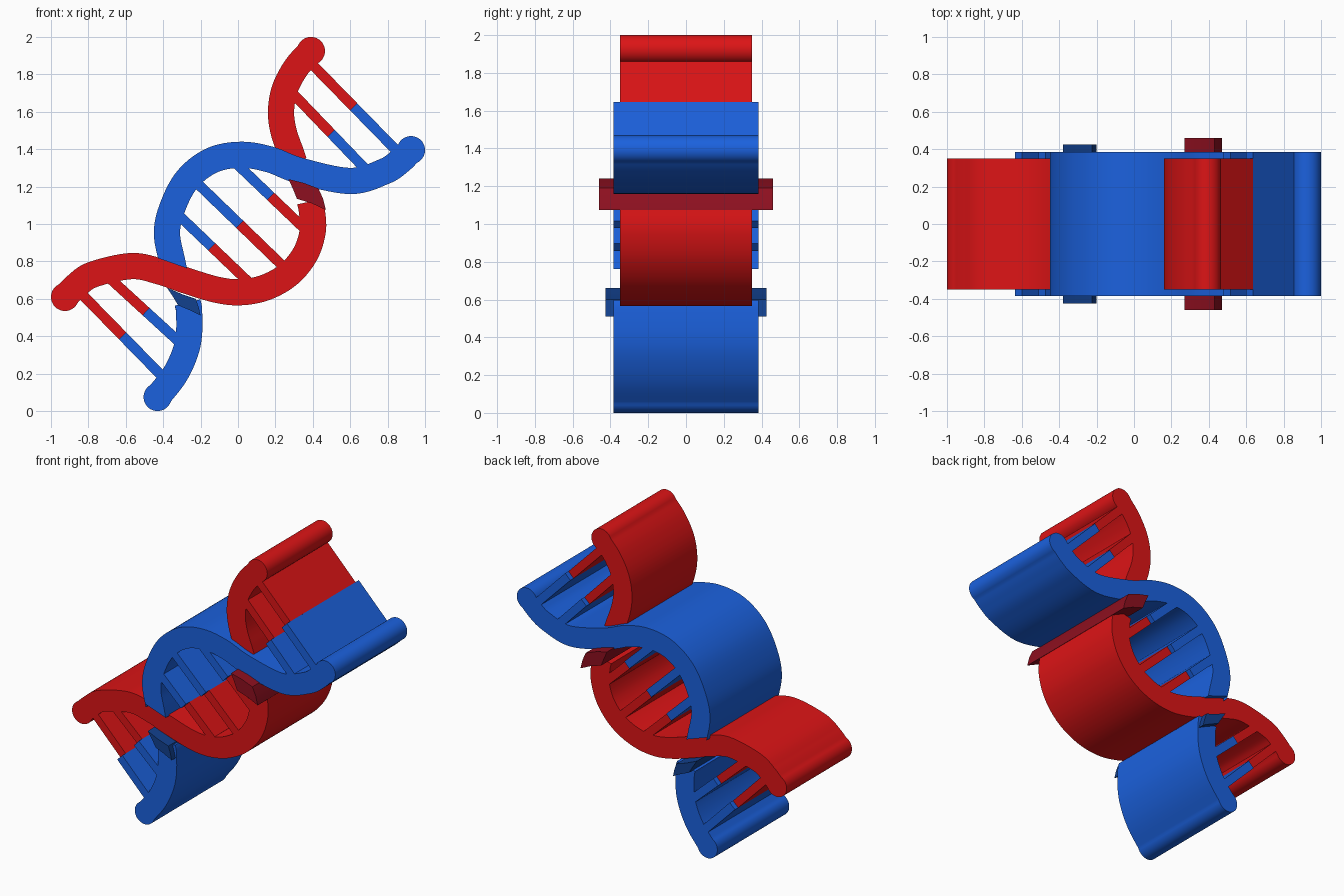
import bpy
import bmesh
import math
from mathutils import Vector

cube = bpy.data.objects.get("Cube")
if cube:
    bpy.data.objects.remove(cube, do_unlink=True)

HALF_WIDTH = 0.07
TIP_RADIUS = 0.075
RUNG_HALF = 0.027
RED_DEPTH, BLUE_DEPTH = 0.35, 0.385


def material(name, rgb):
    mat = bpy.data.materials.new(name)
    mat.use_nodes = True
    color = (*rgb, 1)
    mat.diffuse_color = color
    shader = next(n for n in mat.node_tree.nodes if n.type == 'BSDF_PRINCIPLED')
    shader.inputs["Base Color"].default_value = color
    return mat


red = material("red", (0.72, 0.007, 0.008))
blue = material("blue", (0.011, 0.12, 0.73))
dark_red = material("dark_red", (0.27, 0.005, 0.014))
dark_blue = material("dark_blue", (0.006, 0.052, 0.27))


def prism(name, outline, depth, mat):
    """Extrude an x-z outline symmetrically along y."""
    bm = bmesh.new()
    front = bm.faces.new([bm.verts.new((p[0], -depth, p[1])) for p in outline])
    result = bmesh.ops.extrude_face_region(bm, geom=[front], use_keep_orig=True)
    moved = [g for g in result["geom"] if isinstance(g, bmesh.types.BMVert)]
    bmesh.ops.translate(bm, verts=moved, vec=(0, 2 * depth, 0))
    bmesh.ops.recalc_face_normals(bm, faces=bm.faces)
    mesh = bpy.data.meshes.new(name)
    bm.to_mesh(mesh)
    bm.free()
    mesh.materials.append(mat)
    obj = bpy.data.objects.new(name, mesh)
    bpy.context.collection.objects.link(obj)
    return obj


def smooth_path(points, steps=8):
    """Catmull-Rom samples through the points."""
    pts = [Vector(p) for p in points]
    pts = [2 * pts[0] - pts[1]] + pts + [2 * pts[-1] - pts[-2]]
    path = []
    for a, b, c, d in zip(pts, pts[1:], pts[2:], pts[3:]):
        for i in range(steps):
            t = i / steps
            path.append(b + 0.5 * t * (c - a + t * (2 * a - 5 * b + 4 * c - d
                                                    + t * (3 * (b - c) + d - a))))
    return path + [pts[-2]]


def strand(name, points, depth, mat, cut=None):
    """Ribbon along a path, with a round tip at its last point."""
    path = smooth_path(points)
    tip = path[-1]
    left, right = [], []
    for i, p in enumerate(path):
        along = (path[min(i + 1, len(path) - 1)] - path[max(i - 1, 0)]).normalized()
        side = Vector((-along.y, along.x)) * HALF_WIDTH
        if i == 0 and cut:
            side = Vector(cut)
        if (p - tip).length > 0.035:
            left.append(p + side)
            right.append(p - side)
    heading = math.atan2(along.y, along.x)
    cap = []
    for i in range(25):
        a = heading + math.radians(110) * (1 - i / 12)
        cap.append(tip + TIP_RADIUS * Vector((math.cos(a), math.sin(a))))
    return prism(name, left + cap + right[::-1], depth, mat)


# Strands: each runs from a crossing out to its rounded tip
strands = [
    strand("upper_blue_strand", [
        (-.35, .79), (-.38, .95), (-.35, 1.09), (-.27, 1.24), (-.14, 1.34),
        (.015, 1.37), (.17, 1.345), (.33, 1.285), (.6, 1.23), (.78, 1.28),
        (.865, 1.335), (.925, 1.395)], BLUE_DEPTH, blue, cut=(-.077, .027)),
    strand("lower_red_strand", [
        (.385, 1.12), (.395, 1.07), (.4, .965), (.36, .84), (.27, .73),
        (.145, .66), (.01, .635), (-.12, .65), (-.285, .7), (-.415, .745),
        (-.57, .775), (-.775, .73), (-.865, .67), (-.925, .61)], RED_DEPTH, red),
    strand("upper_red_strand", [
        (.3, 1.33), (.283, 1.38), (.245, 1.49), (.23, 1.6), (.25, 1.72),
        (.31, 1.835), (.39, 1.925)], RED_DEPTH, red),
    strand("lower_blue_strand", [
        (-.27, .58), (-.262, .54), (-.262, .41), (-.285, .305), (-.34, .19),
        (-.43, .075)], BLUE_DEPTH, blue),
]

# Dark bands where a strand passes behind the other
strands.append(prism("dark_red_band", [
    (.27, 1.24), (.35, 1.22), (.43, 1.19), (.455, 1.135), (.47, 1.075),
    (.395, 1.11), (.315, 1.135), (.295, 1.185)], 0.46, dark_red))
strands.append(prism("dark_blue_band", [
    (-.38, .66), (-.3, .625), (-.225, .6), (-.21, .555), (-.2, .51),
    (-.26, .54), (-.32, .565), (-.35, .615)], 0.425, dark_blue))

for obj in bpy.context.selected_objects:
    obj.select_set(False)
for obj in strands:
    obj.select_set(True)
bpy.context.view_layer.objects.active = strands[0]
bpy.ops.object.shade_smooth_by_angle(angle=math.radians(30))


def half_rung(name, start, end, depth, mat):
    along = (end - start).normalized()
    side = Vector((-along.y, along.x)) * RUNG_HALF
    end = end + along * 0.03
    prism(name, [start + side, end + side, end - side, start - side], depth, mat)


# Rungs: red end, blue end, split in the middle
rungs = [
    ((.4, 1.85), (.835, 1.405)), ((.315, 1.675), (.68, 1.295)),
    ((.345, .985), (.005, 1.31)), ((.235, .78), (-.215, 1.215)),
    ((.03, .715), (-.31, 1.04)), ((-.67, .695), (-.315, .37)),
    ((-.835, .625), (-.4, .18)),
]
for n, (a, b) in enumerate(rungs, 1):
    a, b = Vector(a), Vector(b)
    middle = (a + b) / 2
    half_rung(f"red_rung_{n}", middle, a, RED_DEPTH, red)
    half_rung(f"blue_rung_{n}", middle, b, BLUE_DEPTH, blue)
